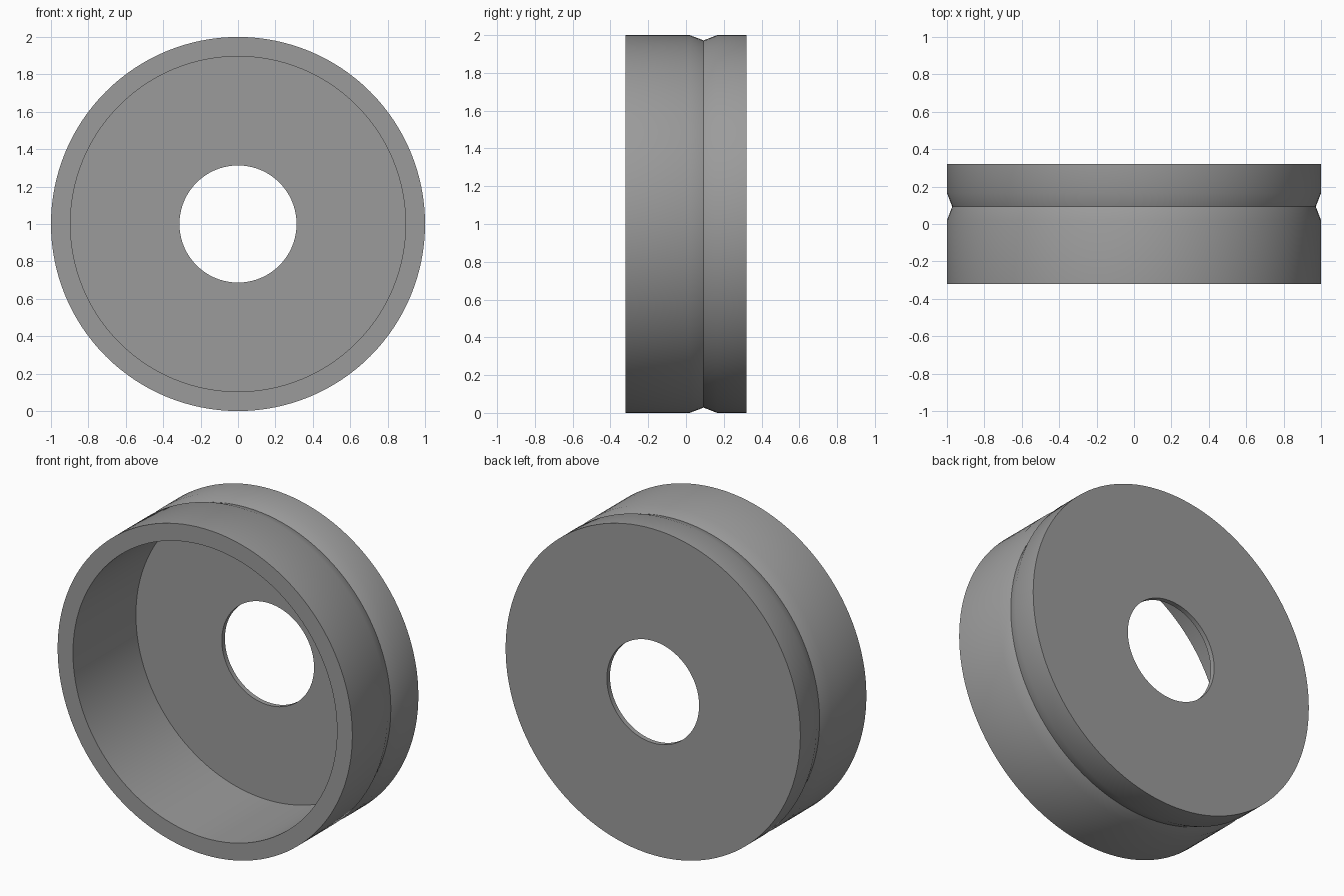
import bpy, bmesh, math
from mathutils import Matrix, Vector

if "Cube" in bpy.data.objects:
    bpy.data.objects.remove(bpy.data.objects["Cube"])

# (radius, y) cross-section: hole, back plate, grooved rim, cup interior
PROFILE = [(0.313, 0.29), (0.313, 0.32), (1.0, 0.32), (1.0, 0.165),
           (0.972, 0.093), (1.0, 0.02), (1.0, -0.32), (0.896, -0.32),
           (0.896, 0.29)]
SIDES = 128

bm = bmesh.new()
rings = []
for i in range(SIDES):
    a = 2 * math.pi * i / SIDES
    rings.append([bm.verts.new((r * math.cos(a), y, 1 + r * math.sin(a)))
                  for r, y in PROFILE])
n = len(PROFILE)
for i in range(SIDES):
    a, b = rings[i], rings[(i + 1) % SIDES]
    for j in range(n):
        k = (j + 1) % n
        bm.faces.new((a[j], a[k], b[k], b[j]))
bmesh.ops.recalc_face_normals(bm, faces=bm.faces)

mesh = bpy.data.meshes.new("grooved_cup")
bm.to_mesh(mesh)
bm.free()
cup = bpy.data.objects.new("grooved_cup", mesh)
bpy.context.collection.objects.link(cup)

# Plain grey finish
grey = bpy.data.materials.new("mid_grey")
grey.diffuse_color = (0.33, 0.33, 0.33, 1)
grey.use_nodes = True
grey.node_tree.nodes["Principled BSDF"].inputs["Base Color"].default_value = grey.diffuse_color
mesh.materials.append(grey)

# Smooth round walls, sharp rims and groove bottom
bpy.context.view_layer.objects.active = cup
cup.select_set(True)
bpy.ops.object.shade_smooth_by_angle(angle=math.radians(30))
